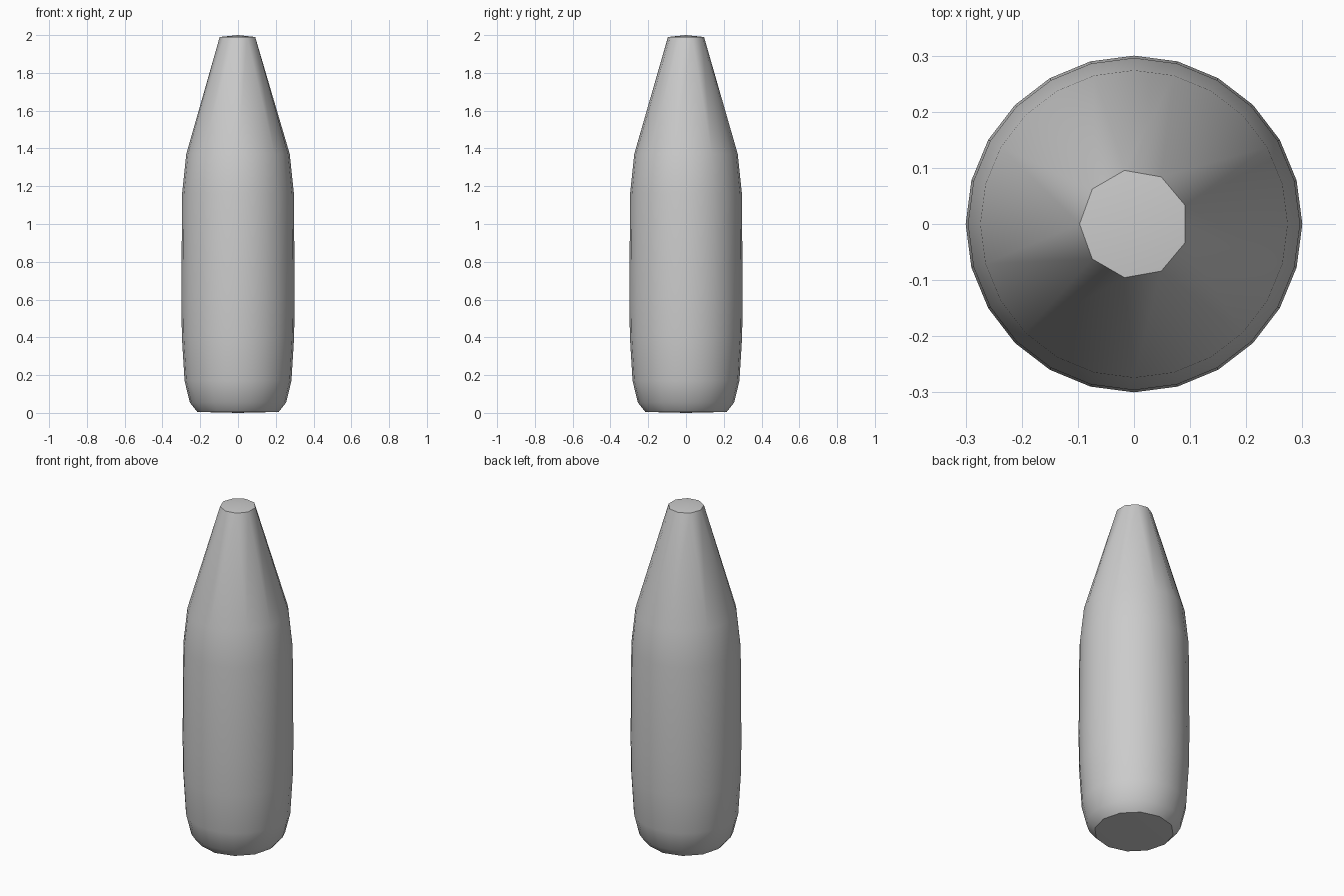
import bpy, bmesh
from math import sin, cos, pi, radians

cube = bpy.data.objects.get("Cube")
if cube:
    bpy.data.objects.remove(cube, do_unlink=True)

# Plain grey material
grey = bpy.data.materials.new("grey")
grey.use_nodes = True
colour = (0.6, 0.6, 0.6, 1)
grey.diffuse_color = colour
grey.node_tree.nodes["Principled BSDF"].inputs["Base Color"].default_value = colour

# Bottle profile: radius, height, number of sides
PROFILE = [
    (0.215, 0.005, 12),
    (0.255, 0.055, 24),
    (0.283, 0.17, 24),
    (0.297, 0.40, 24),
    (0.300, 0.60, 24),
    (0.296, 1.16, 24),
    (0.274, 1.37, 24),
    (0.097, 1.99, 9),
]

bm = bmesh.new()


def ring(radius, height, sides):
    return [bm.verts.new((-radius * cos(2 * pi * i / sides),
                          -radius * sin(2 * pi * i / sides), height))
            for i in range(sides)]


def bridge(low, high):
    """Join two rings, merging corners where one has fewer sides."""
    steps = max(len(low), len(high))

    def pick(loop, i):
        return loop[int(i * len(loop) / steps + 0.5) % len(loop)]

    for i in range(steps):
        corners = [pick(low, i), pick(low, i + 1), pick(high, i + 1), pick(high, i)]
        bm.faces.new(list(dict.fromkeys(corners)))


def cap(loop, height):
    """Close a ring with a very shallow cone."""
    centre = bm.verts.new((0, 0, height))
    for i, v in enumerate(loop):
        bm.faces.new((v, loop[(i + 1) % len(loop)], centre))


# Walls, base and flat tip
rings = [ring(*p) for p in PROFILE]
for low, high in zip(rings, rings[1:]):
    bridge(low, high)
cap(rings[0], 0)
cap(rings[-1], 2)
bmesh.ops.recalc_face_normals(bm, faces=bm.faces)

mesh = bpy.data.meshes.new("bottle")
bm.to_mesh(mesh)
bm.free()
mesh.materials.append(grey)
bottle = bpy.data.objects.new("bottle", mesh)
bpy.context.collection.objects.link(bottle)

# Smooth walls, sharp rims
bpy.context.view_layer.objects.active = bottle
bottle.select_set(True)
bpy.ops.object.shade_smooth_by_angle(angle=radians(40))
